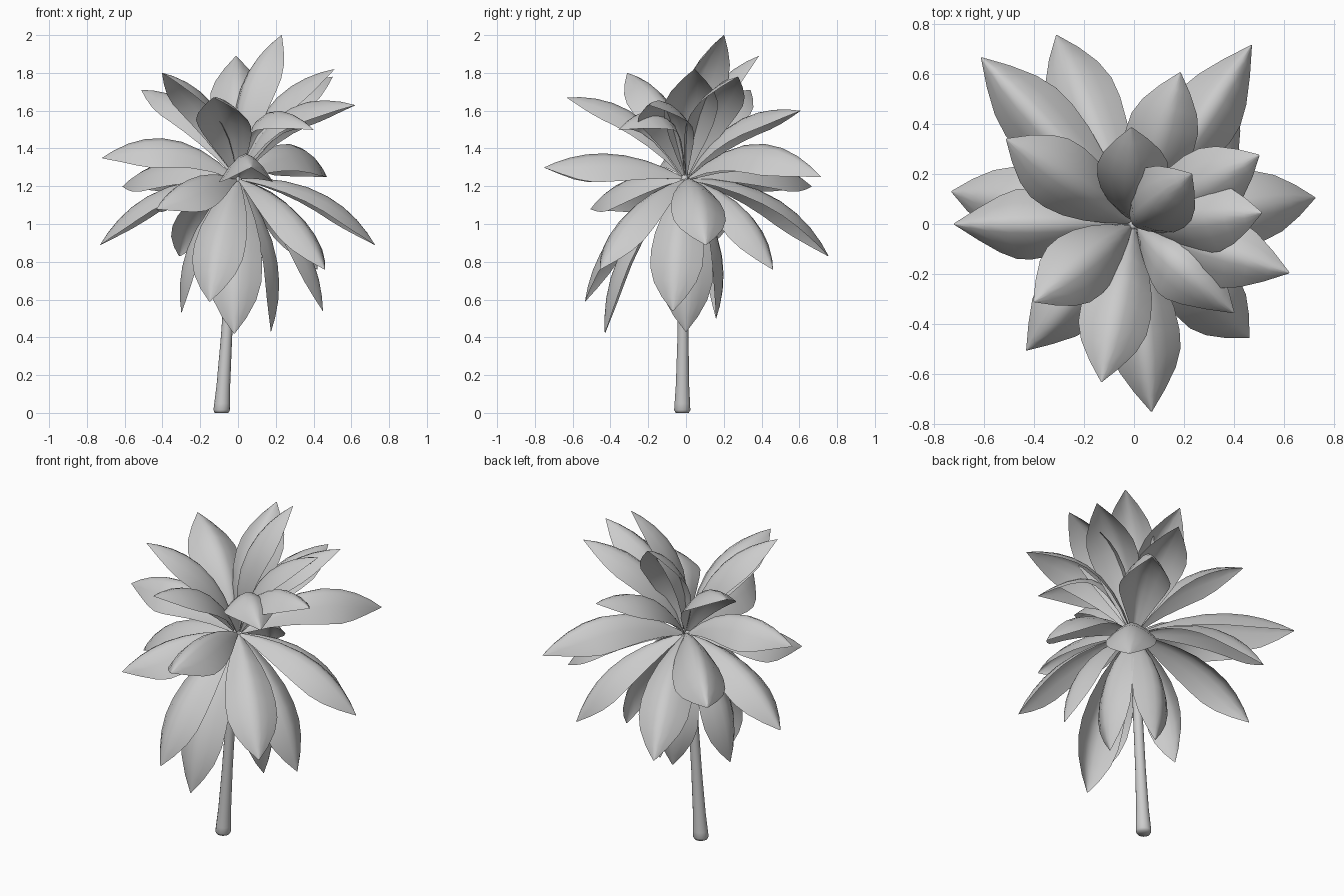
import bpy, bmesh, math
from mathutils import Vector

old = bpy.data.objects.get("Cube")
if old:
    bpy.data.objects.remove(old, do_unlink=True)

grey = bpy.data.materials.new("plain_grey")
grey.use_nodes = True
colour = (0.6, 0.6, 0.6, 1)
grey.diffuse_color = colour
grey.node_tree.nodes["Principled BSDF"].inputs["Base Color"].default_value = colour


def finish(bm, name):
    mesh = bpy.data.meshes.new(name)
    bm.to_mesh(mesh)
    bm.free()
    mesh.materials.append(grey)
    for p in mesh.polygons:
        p.use_smooth = True
    obj = bpy.data.objects.new(name, mesh)
    bpy.context.collection.objects.link(obj)
    return obj


# Leaf outline: (position along the leaf, share of full width)
OUTLINE = [(0, .1), (.12, .42), (.25, .7), (.4, .91), (.55, 1),
           (.68, .98), (.8, .8), (.91, .45), (1, .02)]
ACROSS = [-1, -.6, -.25, 0, .25, .6, 1]


def leaf(name, tip, bow, cup, half_width=.142):
    """Arched, cupped leaf from the crown to its tip."""
    tip = Vector(tip)
    base = Vector((0, 0, 1.25))
    along = (tip - base).normalized()
    base += along * .02
    side = along.cross(Vector((0, 0, 1))).normalized()
    normal = side.cross(along)
    length = (tip - base).length
    middle = base.lerp(tip, .55) + normal * bow * 2 * length
    bm = bmesh.new()
    rows = []
    for t, w in OUTLINE:
        mid = base * (1 - t) ** 2 + middle * 2 * t * (1 - t) + tip * t * t
        tangent = (middle - base) * (1 - t) + (tip - middle) * t
        up = side.cross(tangent.normalized())
        rows.append([bm.verts.new(mid + side * u * w * half_width
                                  - up * abs(u) ** 1.6 * w * cup) for u in ACROSS])
    for a, b in zip(rows, rows[1:]):
        for i in range(len(ACROSS) - 1):
            bm.faces.new((a[i], a[i + 1], b[i + 1], b[i]))
    finish(bm, name)


# Tiers: name, arch, cup depth, leaf tips
TIERS = [
    ("upper_leaf", .17, .095, [
        (.23, .2, 2), (-.01, .385, 1.89), (.51, .045, 1.82), (.5, .275, 1.78),
        (-.4, -.31, 1.8), (-.51, .34, 1.71), (-.13, -.63, 1.67), (.185, .605, 1.6)]),
    ("spreading_leaf", .23, .11, [(.62, -.195, 1.63)]),
    ("curled_leaf", .38, .1, [(.4, -.355, 1.5)]),
    ("raised_middle_leaf", .21, .155, [(-.72, 0, 1.35), (.47, .715, 1.25)]),
    ("middle_leaf", .13, .15, [(.07, -.75, 1.3), (-.61, .665, 1.2), (-.43, -.505, 1.08)]),
    ("lower_leaf", .15, .09, [
        (.725, .105, .89), (-.73, .13, .89), (-.31, .755, .83), (.42, .46, .76)]),
    ("flatter_lower_leaf", .125, .08, [(.46, -.455, .76)]),
    ("hanging_leaf", .135, .075, [
        (-.15, -.535, .59), (.45, -.07, .54), (-.3, 0, .53),
        (-.02, .16, .5), (.175, 0, .43), (-.02, -.43, .42)]),
]
for tier, bow, cup, tips in TIERS:
    for n, tip in enumerate(tips, 1):
        leaf(f"{tier}_{n}", tip, bow, cup)

# Stem: slightly leaning, flared at the foot
STEM = [(0, .036), (.015, .044), (.05, .042), (.15, .036), (.4, .03),
        (.8, .027), (1.2, .025), (1.28, .012)]
SIDES = 14
bm = bmesh.new()
rings = []
for z, r in STEM:
    cx, cy = -.087 + .065 * z, -.02 + .01 * z
    rings.append([bm.verts.new((cx + r * math.cos(k * math.tau / SIDES),
                                cy + r * math.sin(k * math.tau / SIDES), z))
                  for k in range(SIDES)])
for a, b in zip(rings, rings[1:]):
    for k in range(SIDES):
        j = (k + 1) % SIDES
        bm.faces.new((a[k], a[j], b[j], b[k]))
bm.faces.new(rings[0][::-1])
bm.faces.new(rings[-1])
finish(bm, "stem")
